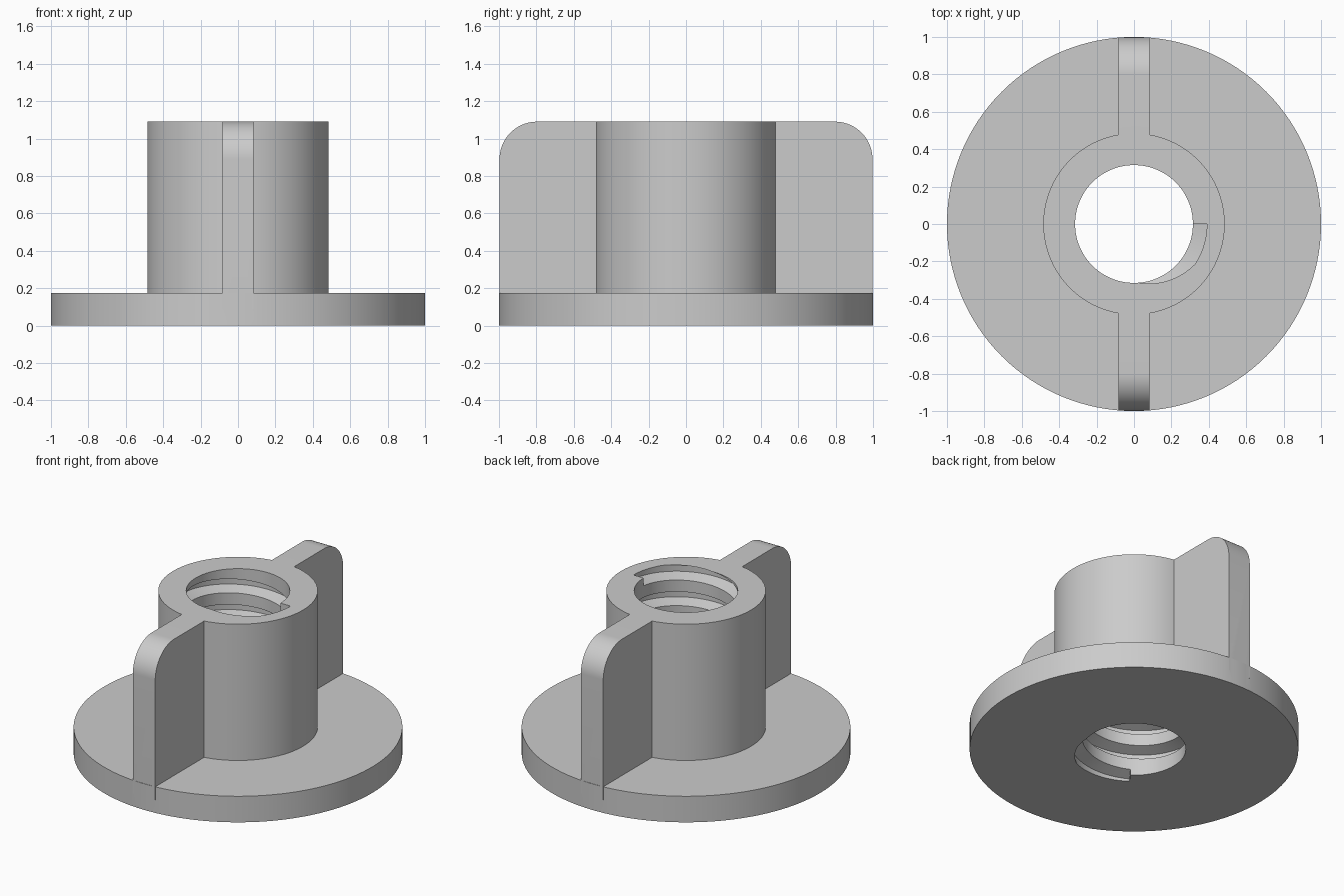
import bpy, bmesh
from math import cos, sin, pi, radians

cube = bpy.data.objects.get("Cube")
if cube:
    bpy.data.objects.remove(cube, do_unlink=True)

HEIGHT, FLANGE, HUB_R, BORE_R = 1.09, 0.175, 0.485, 0.315
SIDES = 128

grey = bpy.data.materials.new("plain grey")
grey.use_nodes = True
colour = (0.6, 0.6, 0.6, 1)
grey.diffuse_color = colour
grey.node_tree.nodes["Principled BSDF"].inputs["Base Color"].default_value = colour


def make_object(name, bm):
    bmesh.ops.recalc_face_normals(bm, faces=bm.faces)
    mesh = bpy.data.meshes.new(name)
    bm.to_mesh(mesh)
    bm.free()
    mesh.materials.append(grey)
    obj = bpy.data.objects.new(name, mesh)
    bpy.context.collection.objects.link(obj)
    return obj


def skin(bm, rings):
    """Join a row of closed rings of points into a capped solid."""
    rings = [[bm.verts.new(p) for p in ring] for ring in rings]
    n = len(rings[0])
    for a, b in zip(rings, rings[1:]):
        for i in range(n):
            j = (i + 1) % n
            bm.faces.new((a[i], a[j], b[j], b[i]))
    bm.faces.new(rings[0][::-1])
    bm.faces.new(rings[-1])


def circle(r, z):
    return [(r * cos(2 * pi * i / SIDES), r * sin(2 * pi * i / SIDES), z)
            for i in range(SIDES)]


def combine(target, tool, operation):
    tool.hide_render = True
    mod = target.modifiers.new(tool.name, "BOOLEAN")
    mod.object, mod.operation, mod.solver = tool, operation, "EXACT"
    bpy.context.view_layer.objects.active = target
    bpy.ops.object.modifier_apply(modifier=mod.name)
    bpy.data.objects.remove(tool, do_unlink=True)


# Round flange with the hub standing on it
bm = bmesh.new()
skin(bm, [circle(1, 0), circle(1, FLANGE), circle(HUB_R, FLANGE), circle(HUB_R, HEIGHT)])
nut = make_object("wing_nut", bm)

# Plate with rounded top corners that forms both wings
reach, half_width, fillet = 0.997, 0.083, 0.2
arc = [(reach - fillet + fillet * cos(t), HEIGHT - fillet + fillet * sin(t))
       for t in (pi / 2 * i / 24 for i in range(25))]
side = [(reach, FLANGE / 2)] + arc
outline = side + [(-y, z) for y, z in reversed(side)]
bm = bmesh.new()
skin(bm, [[(x, y, z) for y, z in outline] for x in (-half_width, half_width)])
combine(nut, make_object("wings", bm), "UNION")

# Plain bore through the hub
bm = bmesh.new()
skin(bm, [circle(BORE_R, -0.3), circle(BORE_R, HEIGHT + 0.3)])
combine(nut, make_object("bore_cutter", bm), "DIFFERENCE")

# Right-handed thread groove with a trapezoid section
start, turns, shift = radians(-126), 6 + 126 / 360, -0.006
section = [(0.28, -0.058), (0.39, -0.022), (0.39, 0.022), (0.28, 0.058)]
steps = int(turns * 96)
rings = []
for i in range(steps + 1):
    f = i / steps
    a = start + 2 * pi * turns * f
    rings.append([(r * cos(a), r * sin(a), HEIGHT * f + shift + dz) for r, dz in section])
bm = bmesh.new()
skin(bm, rings)
combine(nut, make_object("thread_cutter", bm), "DIFFERENCE")

# Smooth the round surfaces, keep the edges crisp
bpy.ops.object.select_all(action="DESELECT")
nut.select_set(True)
bpy.context.view_layer.objects.active = nut
bpy.ops.object.shade_smooth_by_angle(angle=radians(30))
